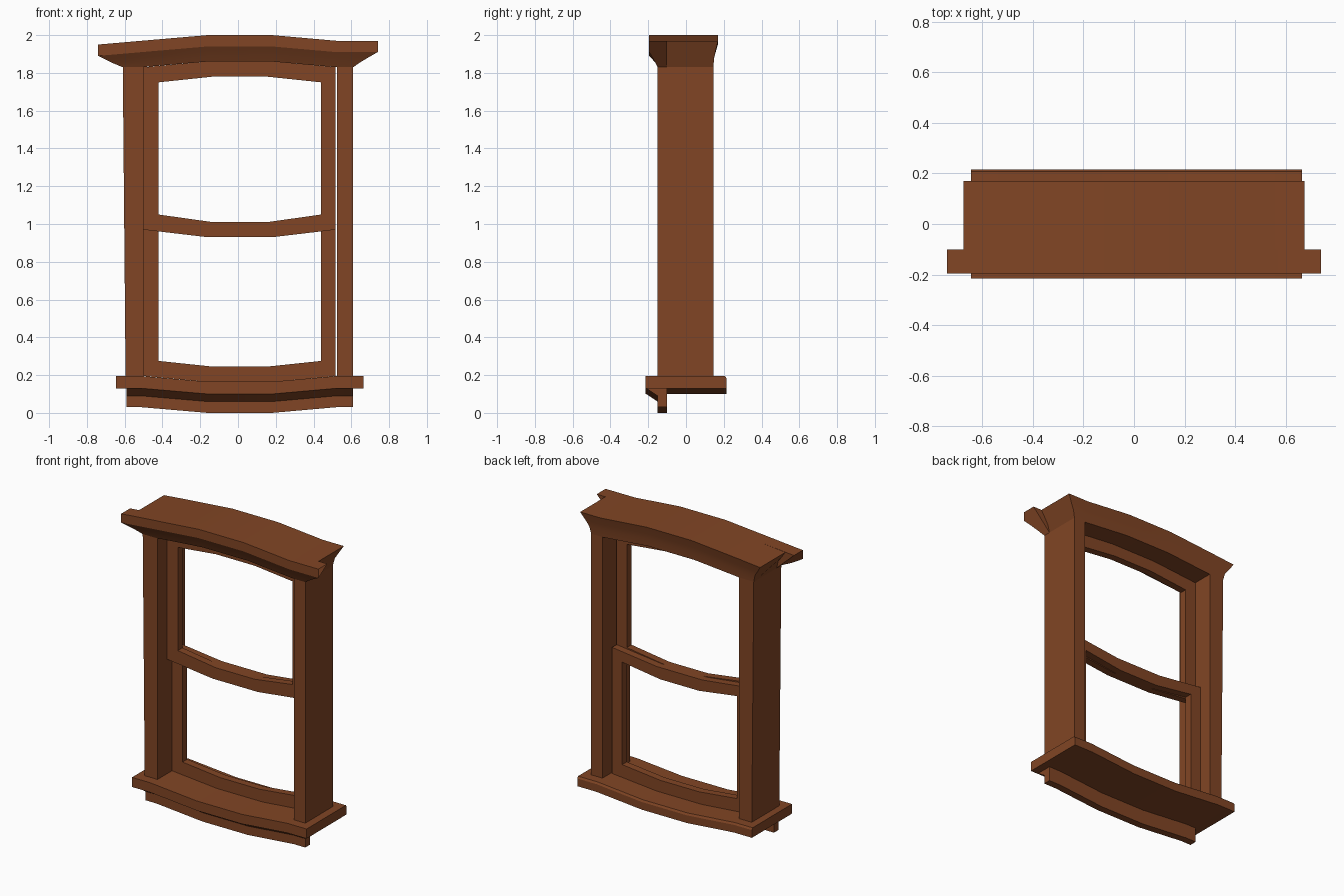
import bpy, bmesh

if "Cube" in bpy.data.objects:
    bpy.data.objects.remove(bpy.data.objects["Cube"])

wood = bpy.data.materials.new("brown wood")
wood.diffuse_color = (0.22, 0.06, 0.018, 1)
wood.use_nodes = True
wood.node_tree.nodes["Principled BSDF"].inputs["Base Color"].default_value = wood.diffuse_color


def finish(name, bm):
    bmesh.ops.recalc_face_normals(bm, faces=bm.faces)
    me = bpy.data.meshes.new(name)
    bm.to_mesh(me)
    bm.free()
    me.materials.append(wood)
    ob = bpy.data.objects.new(name, me)
    bpy.context.collection.objects.link(ob)
    bpy.ops.object.select_all(action='DESELECT')
    ob.select_set(True)
    bpy.context.view_layer.objects.active = ob
    bpy.ops.object.shade_smooth_by_angle(angle=0.5)
    return ob


def loft(name, rings):
    """Skin a list of closed rings and cap both ends."""
    bm = bmesh.new()
    vs = [[bm.verts.new(p) for p in r] for r in rings]
    n = len(rings[0])
    for a, b in zip(vs, vs[1:]):
        for i in range(n):
            j = (i + 1) % n
            bm.faces.new((a[i], a[j], b[j], b[i]))
    bm.faces.new(vs[0])
    bm.faces.new(vs[-1])
    return finish(name, bm)


def moulding(name, profile, drops, left_extra=0.0):
    """Sweep a profile along the bowed path.
    profile: (y, z, left end x, right end x, extra share); drops: z shift at the outer stations."""
    rings = []
    for k, x in enumerate((None, -0.51, -0.16, 0.18, 0.52, None)):
        ring = []
        for y, z, xl, xr, share in profile:
            px = xl if k == 0 else xr if k == 5 else x
            dz = 0 if k in (2, 3) else drops
            if k == 0:
                dz += left_extra * share
            ring.append((px, y, z + dz))
        rings.append(ring)
    return loft(name, rings)


def sash(name, y0, y1, top, bottom, top_drop, bottom_drop, w=0.08):
    """Bowed rectangular frame, mitred at the corners."""
    def loop(l, r, t, b, s):
        return [(l, t + top_drop), (-0.16 + s, t), (0.18 - s, t), (r, t + top_drop),
                (r, b + bottom_drop), (0.18 - s, b), (-0.16 + s, b), (l, b + bottom_drop)]
    outer = loop(-0.50, 0.517, top, bottom, 0)
    inner = loop(-0.42, 0.44, top - w, bottom + w, 0.025)
    bm = bmesh.new()
    ring = [[bm.verts.new((x, y, z)) for x, z in lp]
            for lp, y in ((outer, y0), (inner, y0), (inner, y1), (outer, y1))]
    for a, b in zip(ring, ring[1:] + ring[:1]):
        for i in range(8):
            j = (i + 1) % 8
            bm.faces.new((a[i], a[j], b[j], b[i]))
    finish(name, bm)


def full(points, xl, xr):
    return [(y, z, xl, xr, 0) for y, z in points]


# cornice across the front, flaring into the projecting ears
moulding("front_cornice", [
    (-0.10, 1.86, -0.61, 0.61, 0), (-0.15, 1.86, -0.61, 0.61, 0),
    (-0.163, 1.885, -0.67, 0.645, 0), (-0.178, 1.912, -0.705, 0.69, 0.5),
    (-0.195, 1.94, -0.74, 0.74, 1), (-0.195, 2.0, -0.74, 0.74, 1),
    (-0.10, 2.0, -0.74, 0.74, 1)], -0.03, -0.02)

# head of the frame, flaring outward at the back and sides
moulding("frame_head", [
    (-0.10, 1.86, -0.61, 0.61, 0), (0.145, 1.86, -0.61, 0.61, 0),
    (0.149, 1.91, -0.622, 0.622, 0), (0.157, 1.95, -0.645, 0.645, 0.5),
    (0.17, 2.0, -0.675, 0.675, 0.8), (-0.10, 2.0, -0.675, 0.675, 0.8),
    (-0.10, 1.95, -0.645, 0.645, 0.5), (-0.10, 1.91, -0.622, 0.622, 0)], -0.03, -0.02)

# side posts, the left one tapering slightly
for name, out0, out1, inn in (("left_post", -0.595, -0.61, -0.50),
                              ("right_post", 0.61, 0.61, 0.525)):
    loft(name, [[(o, -0.15, z), (inn, -0.15, z), (inn, 0.145, z), (o, 0.145, z)]
                for o, z in ((out0, 0.18), (out1, 1.84))])

# double-hung sashes
sash("upper_sash", -0.045, 0.005, 1.86, 0.93, -0.03, 0.04)
sash("lower_sash", 0.005, 0.055, 1.01, 0.165, 0.04, 0.03)

# sill and the apron below it
moulding("sill", full([(-0.215, 0.10), (-0.215, 0.165), (0.207, 0.165),
                       (0.215, 0.152), (0.215, 0.10)], -0.645, 0.665), 0.03)
moulding("apron", full([(-0.21, 0.10), (-0.15, 0.06), (-0.15, 0.0),
                        (-0.10, 0.0), (-0.10, 0.10)], -0.59, 0.61), 0.03)
